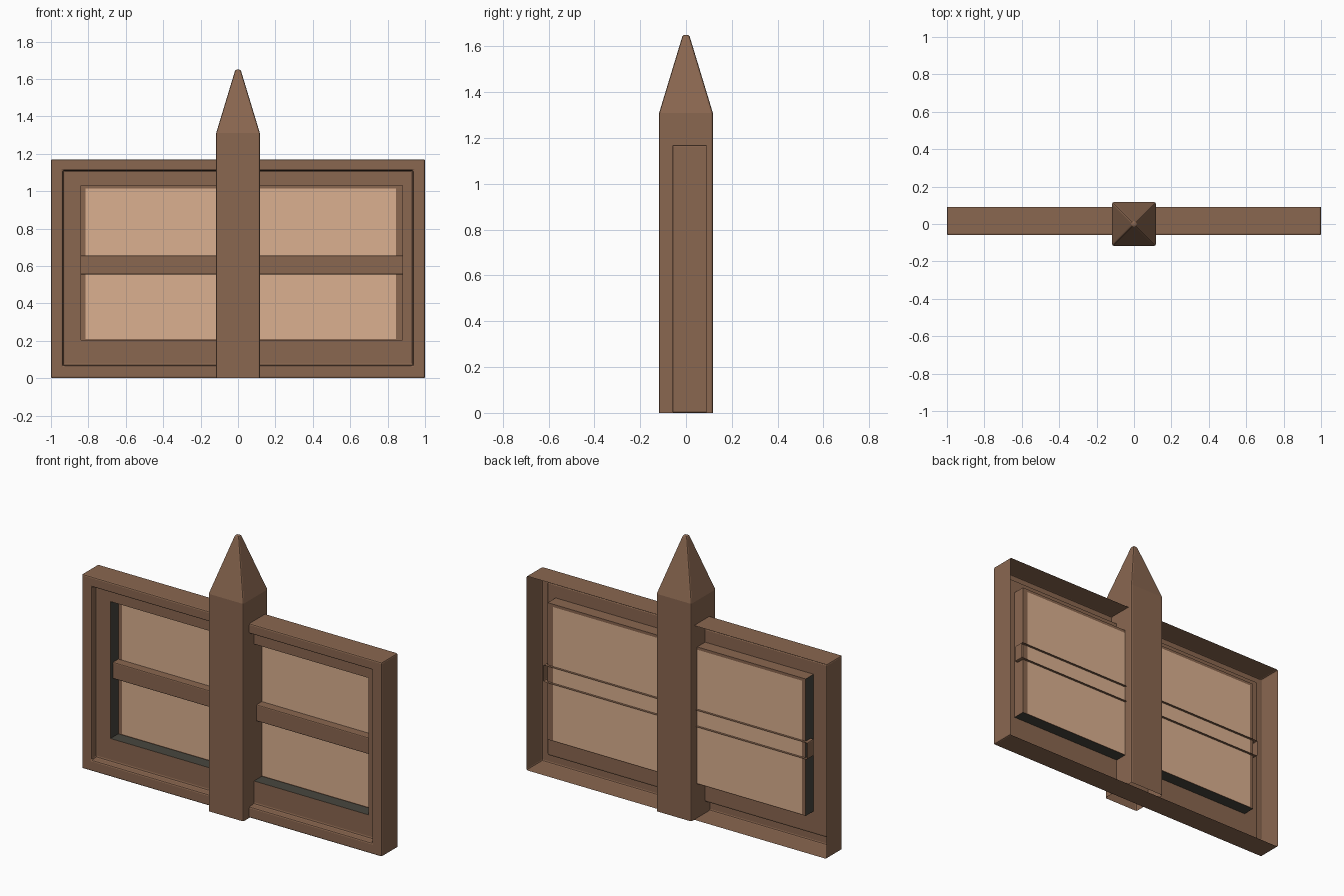
import bpy, bmesh

if "Cube" in bpy.data.objects:
    bpy.data.objects.remove(bpy.data.objects["Cube"])


def srgb(r, g, b):
    f = lambda c: ((c / 255 + 0.055) / 1.055) ** 2.4 if c > 10 else c / 3294
    return (f(r), f(g), f(b), 1)


def material(name, rgb):
    m = bpy.data.materials.new(name)
    m.diffuse_color = srgb(*rgb)
    m.use_nodes = True
    m.node_tree.nodes["Principled BSDF"].inputs["Base Color"].default_value = m.diffuse_color
    return m


wood = material("brown_wood", (138, 103, 80))
peach = material("peach_panel", (219, 176, 144))
dark = material("dark_grey", (72, 70, 62))


def finish(name, bm, mats, bevel=0.0):
    me = bpy.data.meshes.new(name)
    bm.to_mesh(me)
    bm.free()
    ob = bpy.data.objects.new(name, me)
    bpy.context.collection.objects.link(ob)
    for m in mats:
        me.materials.append(m)
    if bevel:
        mod = ob.modifiers.new("soft_edges", "BEVEL")
        mod.width = bevel
        mod.segments = 2
        mod.limit_method = "ANGLE"
        mod.angle_limit = 0.4
    return ob


def rect(bm, x0, x1, z0, z1, y):
    return [bm.verts.new((x, y, z)) for x, z in
            ((x0, z0), (x1, z0), (x1, z1), (x0, z1))]


def bridge(bm, a, b):
    return [bm.faces.new((a[i], a[(i + 1) % 4], b[(i + 1) % 4], b[i]))
            for i in range(4)]


def nested(name, loops, mats, bevel=0.0, cap=False):
    """Open-backed shell made of nested rectangles."""
    bm = bmesh.new()
    rings = [rect(bm, *l) for l in loops]
    for a, b in zip(rings, rings[1:]):
        bridge(bm, a, b)
    if cap:
        bm.faces.new(rings[-1])
    return finish(name, bm, mats, bevel)


# Outer frame and stepped inner border, open at the back
outer = (-1, 1, 0, 1.17)
step = (-0.935, 0.935, 0.067, 1.11)
hole = (-0.84, 0.88, 0.205, 1.03)
nested("outer_frame", [outer + (0.09,), outer + (-0.06,), step + (-0.06,),
                       step + (-0.015,), hole + (-0.015,)], [wood], 0.008)

# Recess lining: bottom and left walls dark, others wood
bm = bmesh.new()
walls = bridge(bm, rect(bm, *hole, -0.015), rect(bm, *hole, 0.06))
walls[0].material_index = walls[3].material_index = 1
finish("recess_lining", bm, [wood, dark])

# Back panel: peach centre with a thin wooden margin
bm = bmesh.new()
edge = rect(bm, *hole, 0.06)
centre = rect(bm, -0.815, 0.845, 0.21, 1.013, 0.06)
bridge(bm, edge, centre)
bm.faces.new(centre).material_index = 1
finish("back_panel", bm, [wood, peach])

# Horizontal middle bar, open at the back
bar = (-0.86, 0.90, 0.555, 0.655)
nested("middle_bar", [bar + (0.075,), bar + (0.01,)], [wood], 0.006, cap=True)

# Square post with pointed top, open underneath
bm = bmesh.new()
rings = []
for h, z in ((0.117, 0), (0.117, 1.31), (0.014, 1.65)):
    rings.append([bm.verts.new((x * h, y * h, z)) for x, y in
                  ((-1, -1), (1, -1), (1, 1), (-1, 1))])
for a, b in zip(rings, rings[1:]):
    bridge(bm, a, b)
bm.faces.new(rings[-1])
finish("post", bm, [wood], 0.008)
